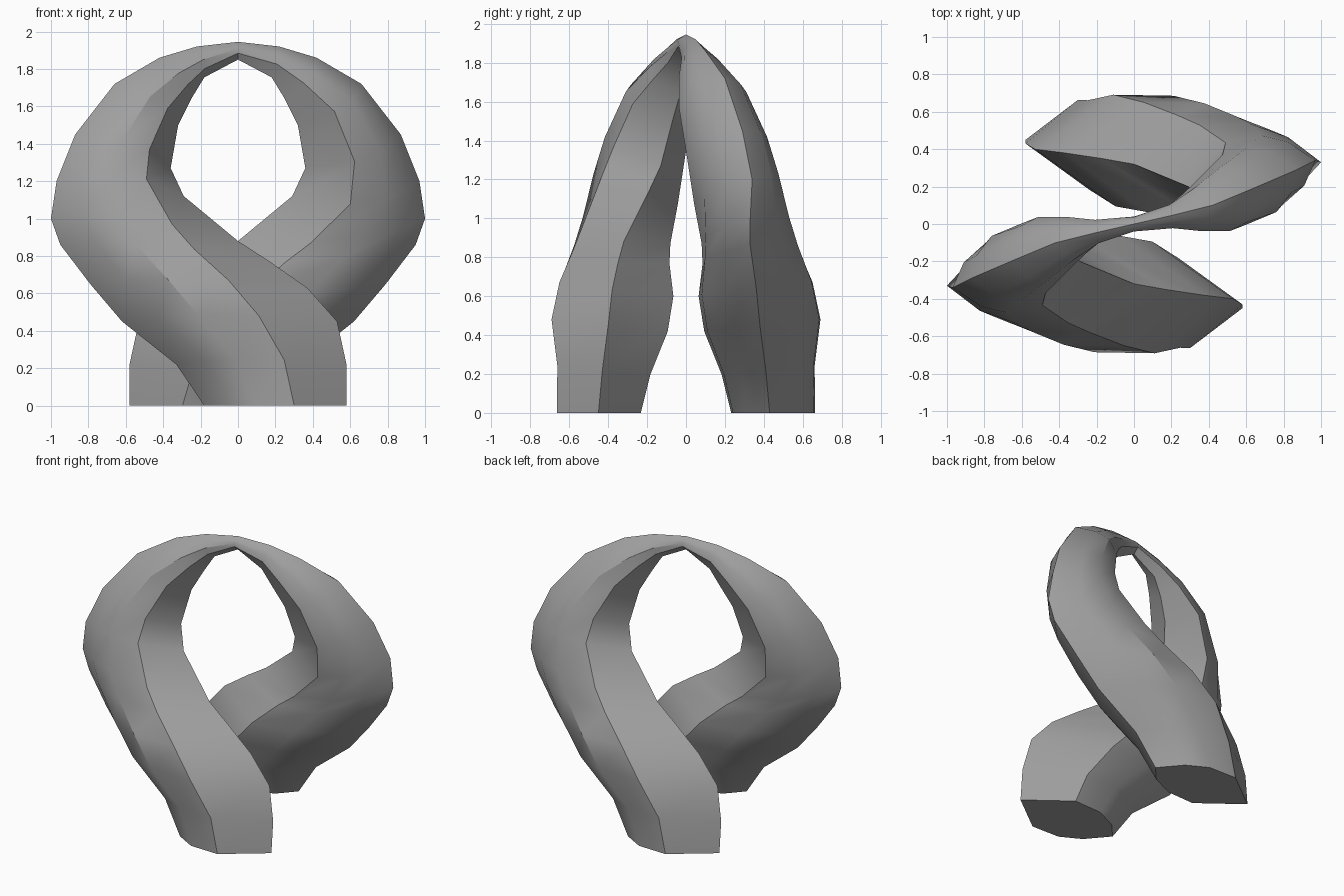
import bpy
import bmesh
import math
from mathutils import Matrix, Vector

default_cube = bpy.data.objects.get("Cube")
if default_cube:
    bpy.data.objects.remove(default_cube, do_unlink=True)

# Half of the looping band, from the front foot up to the crown:
# outer edge, inner edge, then front and back thickness
STATIONS = [
    ((-.18, -.43, 0), (.58, -.45, 0), .22, .21),
    ((-.33, -.41, .22), (.58, -.43, .22), .24, .24),
    ((-.62, -.38, .45), (.53, -.4, .45), .3, .3),
    ((-.79, -.36, .65), (.37, -.38, .63), .28, .31),
    ((-.95, -.33, .86), (.17, -.35, .77), .24, .26),
    ((-1, -.33, 1), (0, -.32, .88), .21, .25),
    ((-.97, -.34, 1.2), (-.29, -.2, 1.12), .2, .23),
    ((-.87, -.29, 1.45), (-.36, -.13, 1.27), .2, .2),
    ((-.66, -.2, 1.72), (-.32, -.07, 1.5), .17, .17),
    ((-.42, -.1, 1.86), (-.25, -.03, 1.64), .12, .1),
    ((-.22, -.05, 1.92), (-.18, -.01, 1.755), .07, .05),
    ((0, 0, 1.945), (0, 0, 1.85), .04, .04),
]

# Almond cross-section: position along the chord, signed share of thickness
SECTION = [(0, 0), (.17, .66), (.36, 1), (.64, 1), (1, 0),
           (.62, -1), (.34, -.93), (.13, -.55)]


def make_material(name, colour):
    material = bpy.data.materials.new(name)
    material.use_nodes = True
    material.diffuse_color = colour
    shader = next(n for n in material.node_tree.nodes if n.type == 'BSDF_PRINCIPLED')
    shader.inputs["Base Color"].default_value = colour
    return material


def half_band_rings():
    """Cross-section loops from the front foot to the crown."""
    centres = [(Vector(outer) + Vector(inner)) / 2 for outer, inner, _, _ in STATIONS]
    last = len(STATIONS) - 1
    rings = []
    for i, (outer, inner, front, back) in enumerate(STATIONS):
        outer, inner = Vector(outer), Vector(inner)
        if i == last:
            normal = Vector((0, -1, 0))
        else:
            tangent = centres[i + 1] - centres[max(i - 1, 0)]
            normal = tangent.cross(inner - outer).normalized()
            if normal.y > 0:
                normal.negate()
        if i == 0:
            normal.z = 0
            normal.normalize()
        ring = []
        for along, share in SECTION:
            depth = share * (front if share > 0 else back)
            ring.append(outer.lerp(inner, along) + normal * depth)
        rings.append(ring)
    return rings


def turned(ring):
    """Half turn about the upright axis, with section points matched up."""
    spin = Matrix.Rotation(math.pi, 3, 'Z')
    # Front of one half meets the back of the other at the crown
    swapped = [ring[0]] + ring[:0:-1]
    return [spin @ point for point in swapped]


def build_band(name, material):
    half = half_band_rings()
    rings = half + [turned(ring) for ring in reversed(half[:-1])]
    bm = bmesh.new()
    loops = [[bm.verts.new(point) for point in ring] for ring in rings]
    count = len(SECTION)
    for lower, upper in zip(loops, loops[1:]):
        for k in range(count):
            n = (k + 1) % count
            bm.faces.new((lower[k], lower[n], upper[n], upper[k]))
    # Flat soles
    bm.faces.new(loops[0])
    bm.faces.new(loops[-1])
    bmesh.ops.recalc_face_normals(bm, faces=bm.faces)
    mesh = bpy.data.meshes.new(name)
    bm.to_mesh(mesh)
    bm.free()
    mesh.materials.append(material)
    band = bpy.data.objects.new(name, mesh)
    bpy.context.collection.objects.link(band)
    return band


stone = make_material("grey_stone", (.35, .35, .35, 1))
loop_band = build_band("twisted_loop", stone)

# Soft facets with crisp ribs
bpy.ops.object.select_all(action='DESELECT')
loop_band.select_set(True)
bpy.context.view_layer.objects.active = loop_band
bpy.ops.object.shade_smooth_by_angle(angle=math.radians(30))
